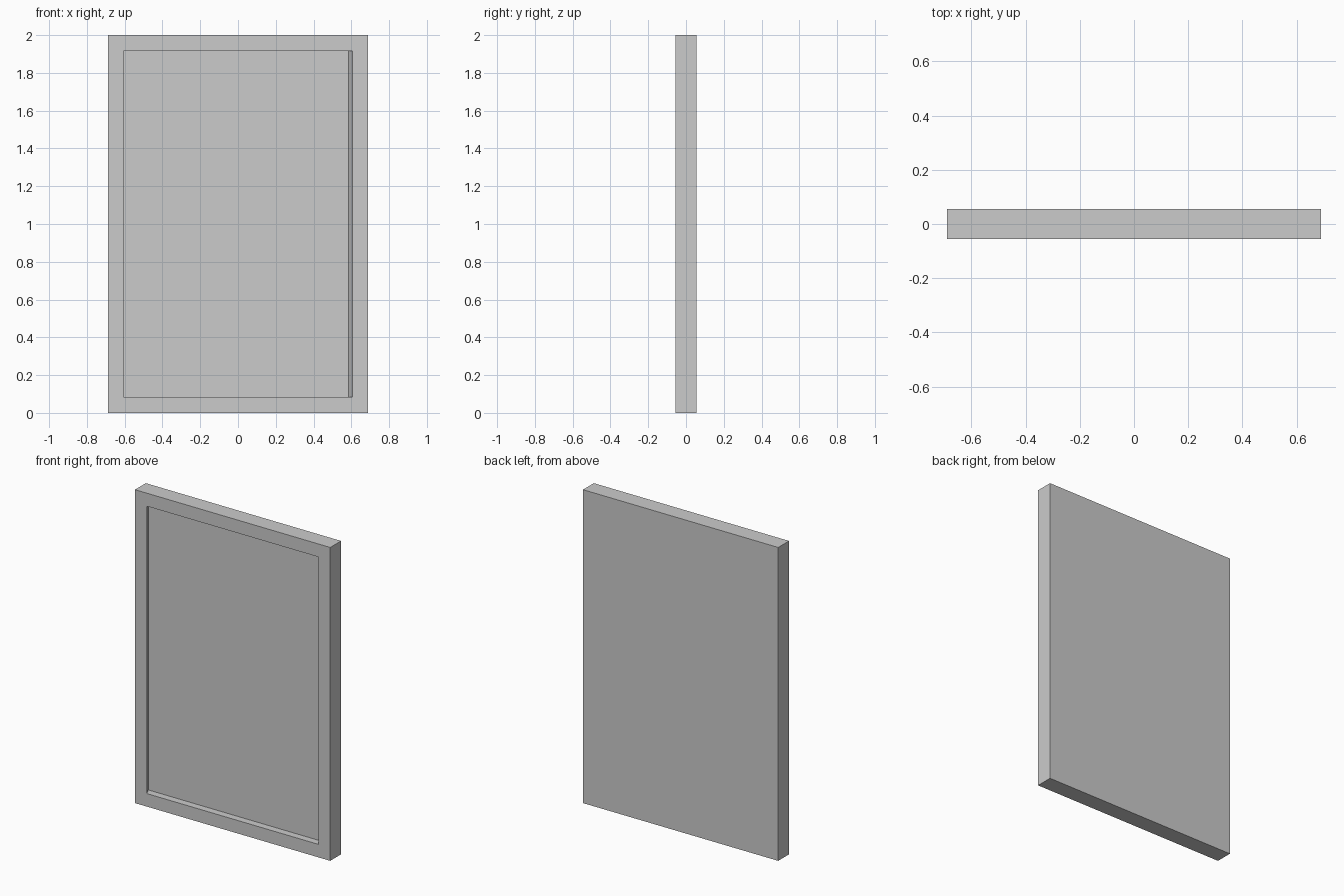
import bpy
import bmesh
from mathutils import Vector

if "Cube" in bpy.data.objects:
    bpy.data.objects.remove(bpy.data.objects["Cube"])

WIDTH, DEPTH, HEIGHT = 1.378, 0.109, 2.0
BORDER = 0.083
RECESS = Vector((-0.021, 0.046, 0.0))  # recess is pushed in slightly askew

# Slab standing on the ground
bm = bmesh.new()
bmesh.ops.create_cube(bm, size=1)
bmesh.ops.scale(bm, vec=(WIDTH, DEPTH, HEIGHT), verts=bm.verts)
bmesh.ops.translate(bm, vec=(0, 0, HEIGHT / 2), verts=bm.verts)
bm.normal_update()

# Border around the front, then the sunken panel
front = min(bm.faces, key=lambda f: f.calc_center_median().y)
bmesh.ops.inset_region(bm, faces=[front], thickness=BORDER, use_even_offset=True)
panel = bmesh.ops.extrude_discrete_faces(bm, faces=[front])["faces"][0]
bmesh.ops.translate(bm, vec=RECESS, verts=panel.verts)
bmesh.ops.recalc_face_normals(bm, faces=bm.faces)

mesh = bpy.data.meshes.new("framed_panel")
bm.to_mesh(mesh)
bm.free()
bpy.context.collection.objects.link(bpy.data.objects.new("framed_panel", mesh))
